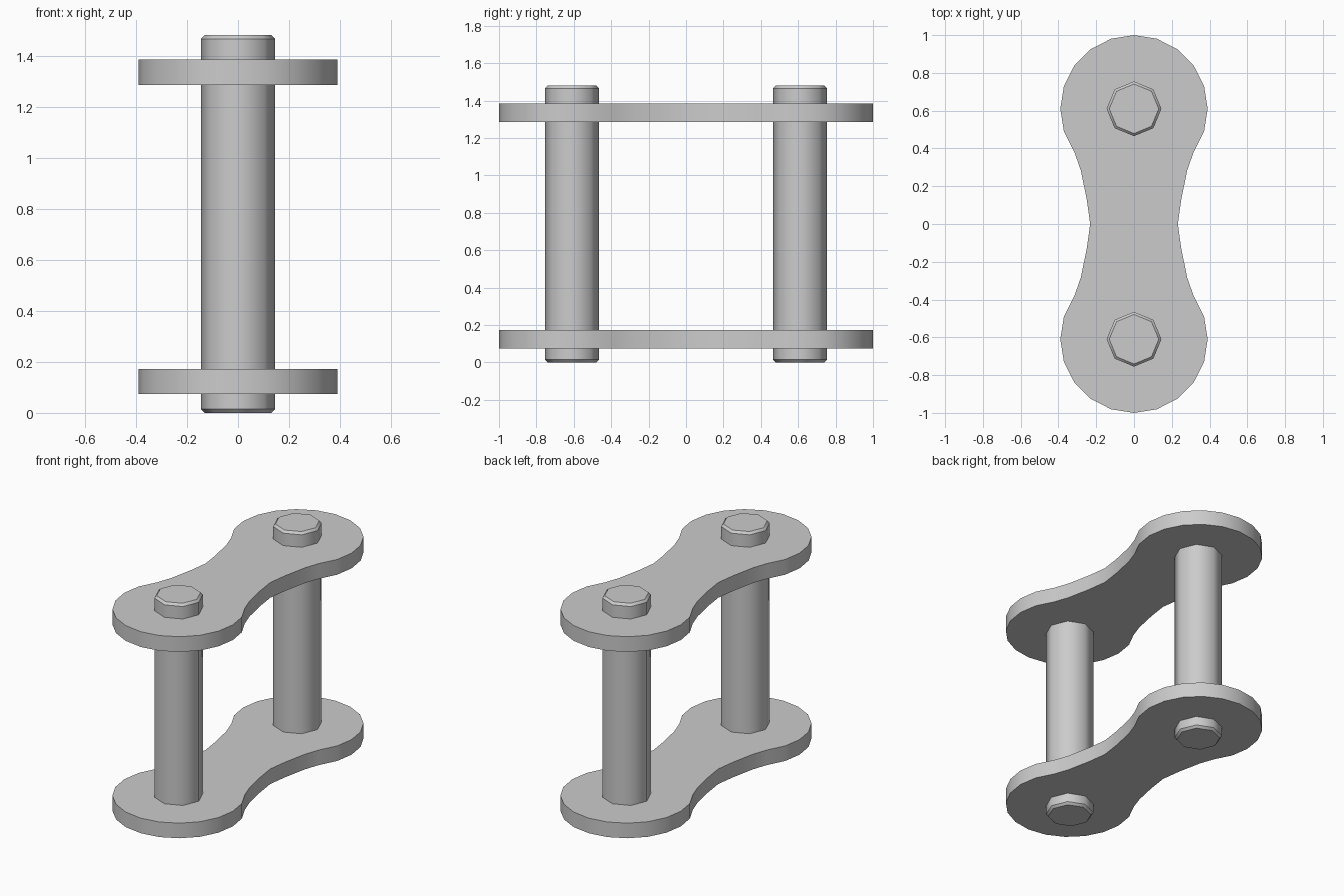
import bpy, bmesh, math

if "Cube" in bpy.data.objects:
    bpy.data.objects.remove(bpy.data.objects["Cube"])

PIN_Y = 0.61


def loft(name, rings):
    """Closed solid through stacked rings; sides smooth, ring edges sharp."""
    bm = bmesh.new()
    loops = [[bm.verts.new(p) for p in ring] for ring in rings]
    n = len(loops[0])
    for a, b in zip(loops, loops[1:]):
        for i in range(n):
            j = (i + 1) % n
            bm.faces.new((a[i], a[j], b[j], b[i])).smooth = True
    bm.faces.new(loops[0][::-1])
    bm.faces.new(loops[-1])
    bm.normal_update()
    for e in bm.edges:
        if abs(e.verts[0].co.z - e.verts[1].co.z) < 1e-5:
            e.smooth = False
    mesh = bpy.data.meshes.new(name)
    bm.to_mesh(mesh)
    bm.free()
    obj = bpy.data.objects.new(name, mesh)
    bpy.context.collection.objects.link(obj)
    return obj


# Plate outline: round ends joined by a narrow waist
def plate_outline():
    arc = [(0.39 * math.cos(math.radians(a)), PIN_Y + 0.39 * math.sin(math.radians(a)))
           for a in range(-36, 91, 18)]
    quarter = [(0.232, 0), (0.25, 0.13), (0.282, 0.285)] + arc
    quarter[-1] = (0, 1.0)
    half = quarter + [(-x, y) for x, y in quarter[-2::-1]]
    return half + [(-x, -y) for x, y in half[1:-1]]


outline = plate_outline()
for name, z0, z1 in (("lower_plate", 0.074, 0.172), ("upper_plate", 1.285, 1.384)):
    loft(name, [[(x, y, z) for x, y in outline] for z in (z0, z1)])

# Chamfered eight-sided pins
PIN_TOP = 1.48
profile = [(0.131, 0), (0.145, 0.015), (0.145, PIN_TOP - 0.015), (0.131, PIN_TOP)]
for name, y in (("front_pin", -PIN_Y), ("back_pin", PIN_Y)):
    loft(name, [[(r * math.cos(k * math.pi / 4), y + r * math.sin(k * math.pi / 4), z)
                 for k in range(8)] for r, z in profile])
